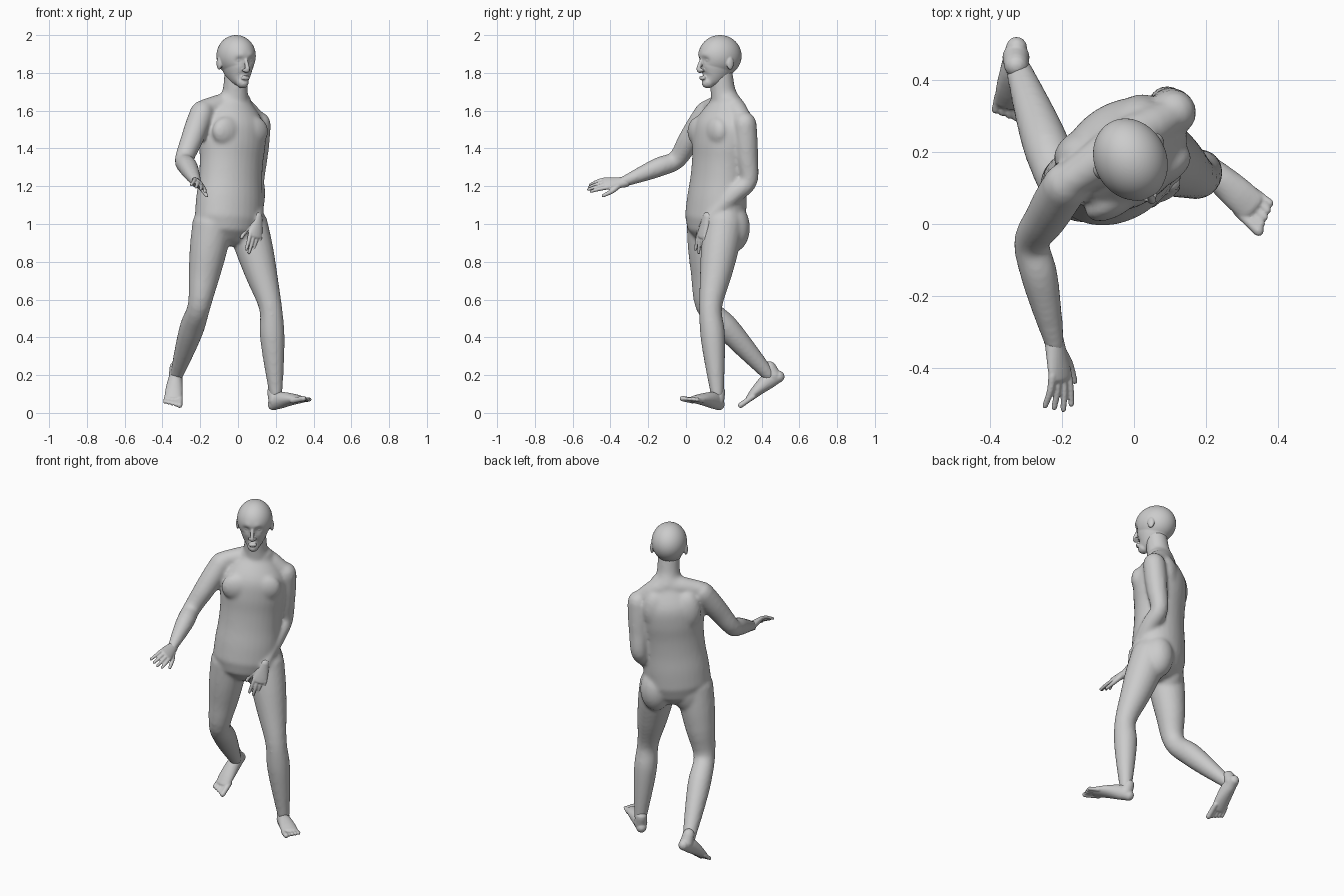
import bpy, bmesh, math
from mathutils import Vector, Matrix

cube = bpy.data.objects.get("Cube")
if cube:
    bpy.data.objects.remove(cube, do_unlink=True)

grey = (.6, .6, .6, 1)
skin = bpy.data.materials.new("skin_grey")
skin.use_nodes = True
skin.diffuse_color = grey
skin.node_tree.nodes["Principled BSDF"].inputs["Base Color"].default_value = grey

UP = Vector((0, 0, 1))
WORLD = Matrix.Identity(4)
SIDES = (-1, 1)


def make_frame(origin, side, front, up):
    """Matrix of a local frame whose axes are side, front and up."""
    matrix = Matrix((side, front, up)).transposed().to_4x4()
    matrix.translation = origin
    return matrix


def upright(x, y, turn):
    """Vertical frame that faces -y, turned towards +x by an angle in degrees."""
    cosine, sine = math.cos(math.radians(turn)), math.sin(math.radians(turn))
    return make_frame((x, y, 0), (cosine, sine, 0), (sine, -cosine, 0), UP)


def blend(before, start, end, after, t):
    """Point on a smooth curve between start and end."""
    leave, arrive = (end - before) / 2, (after - start) / 2
    ease = t * t * (3 - 2 * t)
    return start.lerp(end, ease) + leave * t * (1 - t) ** 2 - arrive * t * t * (1 - t)


def loft(bm, frame, stations, segments=20, steps=4):
    """Smooth round-ended tube through stations (x, y, z, half width, half depth)."""
    points = []
    for station in stations:
        centre = frame @ Vector(station[:3])
        points.append(Vector((*centre, station[3], station[-1])))
    last = len(points) - 1
    path = [blend(points[max(i - 1, 0)], points[i], points[i + 1], points[min(i + 2, last)], k / steps)
            for i in range(last) for k in range(steps)] + [points[-1]]
    centres = [Vector(p[:3]) for p in path]
    end = len(path) - 1
    rings = []
    for i, p in enumerate(path):
        tangent = (centres[min(i + 1, end)] - centres[max(i - 1, 0)]).normalized()
        rings.append((centres[i], tangent, p[3], p[4]))

    def cap(ring, direction):
        centre, tangent, width, depth = ring
        reach = tangent * direction * min(width, depth)
        return [(centre + reach * math.sin(a), tangent, width * math.cos(a), depth * math.cos(a))
                for a in (.5, 1, 1.4)]
    rings = cap(rings[0], -1)[::-1] + rings + cap(rings[-1], 1)

    hint = frame.to_3x3().col[0]
    loops = []
    for centre, tangent, width, depth in rings:
        side = (hint - tangent * tangent.dot(hint)).normalized()
        other = tangent.cross(side)
        angles = [math.tau * j / segments for j in range(segments)]
        loops.append([bm.verts.new(centre + side * width * math.cos(a) + other * depth * math.sin(a))
                      for a in angles])
    for lower, upper in zip(loops, loops[1:]):
        for j in range(segments):
            k = (j + 1) % segments
            bm.faces.new((lower[j], lower[k], upper[k], upper[j]))
    bm.faces.new(loops[0][::-1])
    bm.faces.new(loops[-1])


def limb(bm, joints, radii, swells):
    """Two bones over three joints, each bone swelling with muscle near its top."""
    stations = []
    for i, swell in enumerate(swells):
        start, end = Vector(joints[i]), Vector(joints[i + 1])
        for t in (0, .3, .6):
            muscle = swell * math.sin(math.pi * t ** .7)
            radius = radii[i] + (radii[i + 1] - radii[i]) * t + muscle
            stations.append((*start.lerp(end, t), radius))
    stations.append((*joints[-1], radii[-1]))
    loft(bm, WORLD, stations)


def blob(bm, frame, centre, radii, segments=20):
    """Ellipsoid in a local frame."""
    place = frame @ Matrix.Translation(centre) @ Matrix.Diagonal((*radii, 1))
    bmesh.ops.create_uvsphere(bm, u_segments=segments, v_segments=segments, radius=1, matrix=place)


def finish(bm, name, voxel, smoothing):
    """Fuse the overlapping shapes into one soft skin."""
    bmesh.ops.recalc_face_normals(bm, faces=bm.faces)
    mesh = bpy.data.meshes.new(name)
    bm.to_mesh(mesh)
    bm.free()
    mesh.materials.append(skin)
    mesh.shade_smooth()
    part = bpy.data.objects.new(name, mesh)
    bpy.context.scene.collection.objects.link(part)
    fuse = part.modifiers.new("fuse", 'REMESH')
    fuse.mode = 'VOXEL'
    fuse.voxel_size = voxel
    fuse.use_smooth_shade = True
    soften = part.modifiers.new("soften", 'SMOOTH')
    soften.factor = .5
    soften.iterations = smoothing


# Torso: even rings leaning from the pelvis to the base of the neck
bm = bmesh.new()
chest = upright(-.03, .18, 32)
to_chest = chest.inverted()
pelvis, nape = Vector((-.05, .155, 1.03)), Vector((-.02, .21, 1.64))
widths = (.19, .187, .178, .178, .187, .175, .1)
rings = []
for i, width in enumerate(widths):
    centre = to_chest @ pelvis.lerp(nape, i / (len(widths) - 1))
    rings.append((*centre, width, width * .78))
loft(bm, chest, rings, segments=32)

# Neck and the sloping line of the shoulders
loft(bm, WORLD, [(*nape, .08), (-.015, .195, 1.71, .066), (-.01, .185, 1.8, .062)])
loft(bm, WORLD, [(-.18, .12, 1.61, .05), (-.02, .23, 1.63, .065), (.1, .3, 1.55, .05)])

# Chest muscles, shoulder blades and buttocks
for side in SIDES:
    blob(bm, chest, (side * .08, .08, 1.49), (.09, .048, .08))
    blob(bm, chest, (side * .09, -.08, 1.5), (.08, .06, .12))
    blob(bm, chest, (side * .09, -.025, .98), (.09, .09, .13))

# Arms from shoulder to wrist and legs from hip to ankle
right_wrist, left_wrist = (-.22, -.34, 1.22), (.1, .11, 1.02)
arm_radii, arm_swells = (.064, .05, .027), (.004, .009)
limb(bm, [(-.19, .11, 1.59), (-.285, -.05, 1.34), right_wrist], arm_radii, arm_swells)
limb(bm, [(.11, .31, 1.53), (.09, .33, 1.23), left_wrist], arm_radii, arm_swells)
leg_radii, leg_swells = (.107, .061, .035), (.007, .013)
limb(bm, [(-.135, .11, 1), (-.205, .11, .57), (-.325, .44, .2)], leg_radii, leg_swells)
limb(bm, [(.05, .2, 1), (.172, .13, .56), (.2, .165, .1)], leg_radii, leg_swells)
finish(bm, "body", .01, 8)

# Head: skull and jaw
bm = bmesh.new()
head = upright(-.01, .18, 28)
to_head = head.inverted()
blob(bm, head, (0, 0, 1.89), (.1, .118, .11), segments=64)
loft(bm, head, [(0, .07, 1.752, .034), (0, .05, 1.775, .054, .062),
                (0, .03, 1.81, .072, .086), (0, .01, 1.86, .087, .104)], segments=64, steps=8)

# Soft face relief as (x, z, spread, height): chin, lip fold, eye sockets, brows, cheeks
relief = [(0, 1.735, .014, .005), (0, 1.752, .006, -.004)]
for side in SIDES:
    relief += [(side * .034, 1.868, .014, -.012), (side * .03, 1.893, .014, .004),
               (side * .05, 1.83, .02, .003)]
for vert in bm.verts:
    local = to_head @ vert.co
    if local.y > .02:
        for x, z, spread, height in relief:
            distance = math.hypot(local.x - x, local.z - z) / spread
            local.y += height * math.exp(-distance * distance / 2)
        vert.co = head @ local

# Nose, lips, eyes and ears
loft(bm, head, [(0, .108, 1.88, .008), (0, .128, 1.822, .012), (0, .116, 1.81, .012)])
for z in (1.769, 1.778):
    blob(bm, head, (0, .104, z), (.024, .015, .007))
for side in SIDES:
    blob(bm, head, (side * .014, .115, 1.814), (.009, .011, .008))
    blob(bm, head, (side * .033, .088, 1.867), (.015, .013, .009))
    blob(bm, head, (side * .097, -.01, 1.85), (.011, .02, .034))
finish(bm, "head", .004, 4)


def hand(name, wrist, forward, thumb, palm_sign):
    """Palm, four slightly bent fingers and a thumb."""
    front = Vector(forward).normalized()
    side = Vector(thumb)
    side = (side - front * front.dot(side)).normalized()
    frame = make_frame(wrist, side, front, front.cross(side) * palm_sign)
    bm = bmesh.new()
    loft(bm, frame, [(0, -.02, 0, .028, .026), (0, .06, 0, .041, .018), (0, .09, 0, .039, .014)])
    for i in range(4):
        x, bend = .031 - .021 * i, .01 + .006 * i
        tip = .18 - .01 * abs(i - 1)
        loft(bm, frame, [(x, .08, 0, .011), (x * 1.1, .04 + tip / 2, bend / 2, .01),
                         (x * 1.2, tip, bend * 1.5, .008)], segments=12)
    loft(bm, frame, [(.02, .02, 0, .016), (.05, .06, .01, .013), (.07, .11, .02, .009)], segments=12)
    finish(bm, name, .004, 2)


hand("right_hand", right_wrist, (.17, -.95, -.06), (.7, .1, -.7), -1)
hand("left_hand", left_wrist, (-.1, -.3, -.9), (-.8, -.5, .1), 1)


def foot(name, heel, forward, up, inner_sign):
    """Ankle, heel, arch, ball and five toes, the big toe on the inner side."""
    front = Vector(forward).normalized()
    top = (up - front * front.dot(up)).normalized()
    frame = make_frame(heel, front.cross(top) * inner_sign, front, top)
    bm = bmesh.new()
    loft(bm, frame, [(0, .05, .05, .038), (0, .045, .1, .034)])
    loft(bm, frame, [(0, .03, .034, .03, .032), (0, .08, .046, .038, .044),
                     (0, .16, .036, .046, .032), (0, .22, .023, .046, .02)])
    for i in range(5):
        x, tip = .035 - .018 * i, .28 - .007 * i
        radius = .011 if i else .015
        loft(bm, frame, [(x, .2, .02, radius), (x * 1.1, tip, .016, radius)], segments=12)
    finish(bm, name, .005, 2)


foot("left_foot", (.17, .19, .005), (.74, -.66, .2), UP, 1)
foot("right_foot", (-.325, .535, .18), (-.08, -.82, -.53), Vector((0, -.55, .8)), -1)
